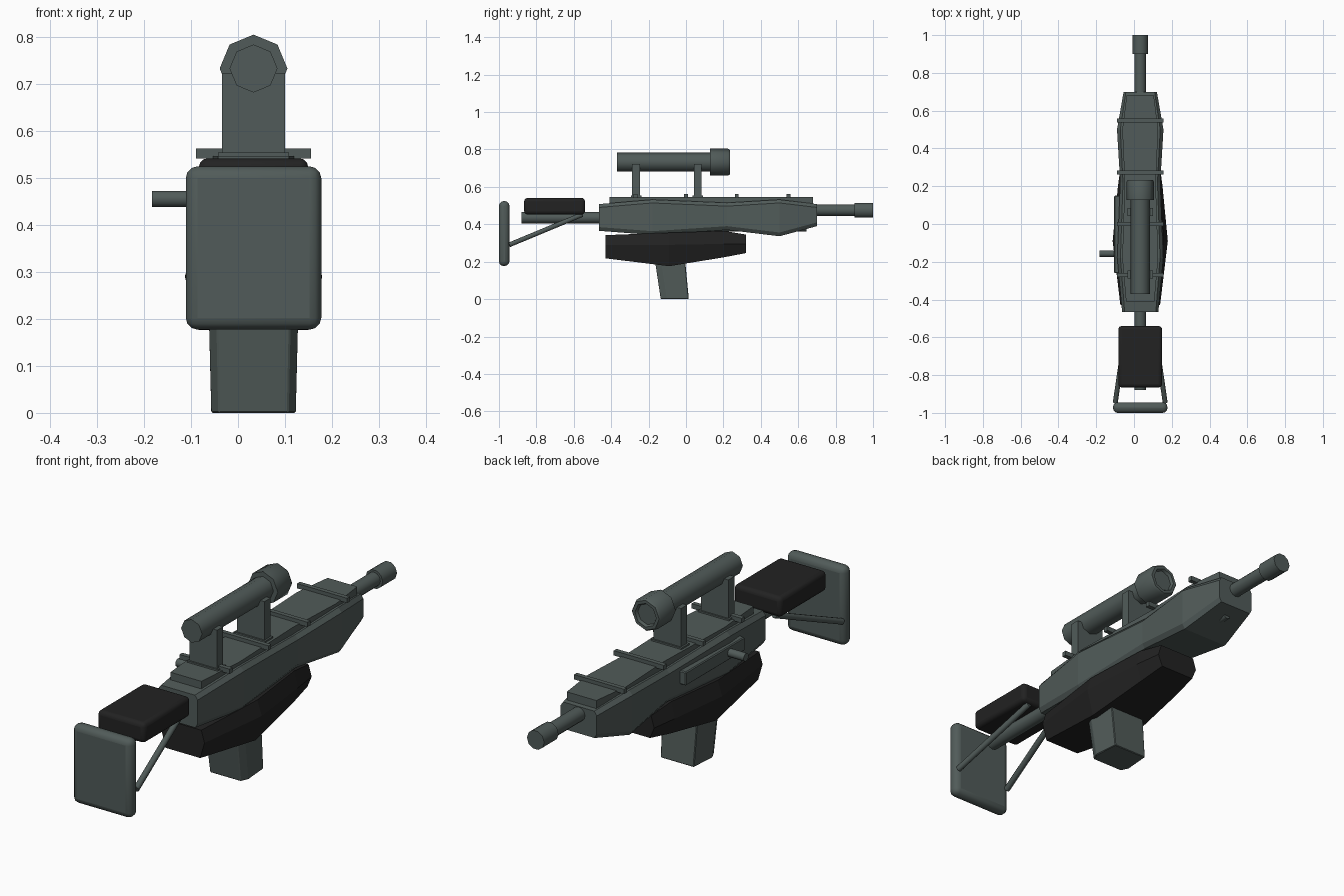
import bpy, bmesh, math
from mathutils import Vector

if "Cube" in bpy.data.objects:
    bpy.data.objects.remove(bpy.data.objects["Cube"])

CX = 0.033  # centre line of the body


def material(name, rgb):
    m = bpy.data.materials.new(name)
    m.diffuse_color = (*rgb, 1)
    m.use_nodes = True
    m.node_tree.nodes["Principled BSDF"].inputs["Base Color"].default_value = m.diffuse_color
    return m


GREY = material("dark green grey", (0.082, 0.105, 0.100))
BLACK = material("soft black", (0.016, 0.016, 0.016))


def finish(bm, name, mat, bevel=0.0, segments=3, smooth=False):
    bmesh.ops.recalc_face_normals(bm, faces=bm.faces)
    me = bpy.data.meshes.new(name)
    bm.to_mesh(me)
    bm.free()
    ob = bpy.data.objects.new(name, me)
    bpy.context.collection.objects.link(ob)
    me.materials.append(mat)
    if bevel:
        mod = ob.modifiers.new("bevel", 'BEVEL')
        mod.width, mod.segments = bevel, segments
    if smooth:
        bpy.ops.object.select_all(action='DESELECT')
        ob.select_set(True)
        bpy.context.view_layer.objects.active = ob
        bpy.ops.object.shade_smooth_by_angle(angle=math.radians(50))
    return ob


def loft(name, rings, mat, **kw):
    """Join equal-sized rings of points and cap both ends."""
    bm = bmesh.new()
    loops = [[bm.verts.new(p) for p in r] for r in rings]
    n = len(loops[0])
    for a, b in zip(loops, loops[1:]):
        for i in range(n):
            j = (i + 1) % n
            bm.faces.new((a[i], a[j], b[j], b[i]))
    bm.faces.new(loops[0])
    bm.faces.new(loops[-1])
    return finish(bm, name, mat, **kw)


def box(name, x, y, z, mat, **kw):
    ring = lambda v: [(x[0], v, z[0]), (x[1], v, z[0]), (x[1], v, z[1]), (x[0], v, z[1])]
    return loft(name, [ring(y[0]), ring(y[1])], mat, **kw)


def tube(name, profile, z, mat, sides=12):
    """Turned part along y: profile is a list of (y, radius)."""
    ring = lambda y, r: [(CX + r * math.cos(i * math.tau / sides), y,
                          z + r * math.sin(i * math.tau / sides)) for i in range(sides)]
    return loft(name, [ring(y, r) for y, r in profile], mat, smooth=True)


def rod(name, a, b, r, mat, sides=10):
    a, b = Vector(a), Vector(b)
    q = (b - a).to_track_quat('Z', 'Y')
    ring = lambda c: [c + q @ Vector((r * math.cos(i * math.tau / sides),
                                      r * math.sin(i * math.tau / sides), 0)) for i in range(sides)]
    return loft(name, [ring(a), ring(b)], mat, smooth=True)


# Main body: faceted shell with two bulges and a waist
body = []
for y, w, lo, hi in [(-0.465, 0.096, 0.365, 0.508), (-0.18, 0.122, 0.343, 0.532),
                     (0.22, 0.106, 0.370, 0.515), (0.5, 0.123, 0.336, 0.532),
                     (0.70, 0.088, 0.390, 0.508)]:
    k = lo + 0.02
    body.append([(CX - w * 0.88, y, lo), (CX + w * 0.88, y, lo), (CX + w, y, k),
                 (CX + w, y, hi - 0.018), (CX + w * 0.86, y, hi),
                 (CX - w * 0.86, y, hi), (CX - w, y, hi - 0.018), (CX - w, y, k)])
loft("body", body, GREY)

# Top plate following the body outline
plate = [[(CX - w, y, 0.50), (CX + w, y, 0.50), (CX + w, y, 0.546), (CX - w, y, 0.546)]
         for y, w in [(-0.41, 0.075), (-0.18, 0.095), (0.22, 0.082), (0.5, 0.095), (0.68, 0.072)]]
loft("top_plate", plate, GREY)

# Cross bars
for i, y in enumerate((-0.27, 0.0, 0.272, 0.548)):
    box(f"cross_bar_{i + 1}", (CX - 0.122, CX + 0.122), (y - 0.01, y + 0.01), (0.541, 0.562), GREY)

# Black lower housing with a ridge along each side
lower = []
for y, w, lo, mid, hi in [(-0.43, 0.105, 0.218, 0.29, 0.342), (-0.09, 0.146, 0.176, 0.29, 0.355),
                          (0.20, 0.118, 0.223, 0.295, 0.365), (0.32, 0.102, 0.246, 0.295, 0.345)]:
    lower.append([(CX - w * 0.8, y, lo), (CX + w * 0.8, y, lo), (CX + w, y, mid),
                  (CX + w * 0.85, y, hi), (CX - w * 0.85, y, hi), (CX - w, y, mid)])
loft("lower_housing", lower, BLACK)

# Block under the lower housing
block = []
for z, y0, y1, s in [(0.0, -0.135, 0.015, 0.09), (0.20, -0.165, -0.004, 0.095)]:
    ym = y0 + 0.035
    block.append([(CX - s * 0.82, y0, z), (CX + s * 0.82, y0, z), (CX + s, ym, z),
                  (CX + s * 0.9, y1, z), (CX - s * 0.9, y1, z), (CX - s, ym, z)])
loft("lower_block", block, GREY, bevel=0.003, segments=1)

# Front tube, end cap and small guide rod
tube("front_tube", [(0.66, 0.031), (0.92, 0.031)], 0.475, GREY)
tube("front_cap", [(0.90, 0.042), (1.0, 0.042)], 0.475, GREY, 10)
tube("guide_rod", [(-0.1, 0.016), (0.645, 0.016)], 0.378, GREY, 8)

# Rear tube, cheek pad and end plate
tube("rear_tube", [(-0.88, 0.031), (-0.44, 0.031)], 0.435, GREY)
box("cheek_pad", (CX - 0.116, CX + 0.116), (-0.865, -0.54), (0.452, 0.541), BLACK,
    bevel=0.018, smooth=True)
box("end_plate", (CX - 0.144, CX + 0.144), (-1.0, -0.944), (0.177, 0.524), GREY,
    bevel=0.025, smooth=True)

# Diagonal struts on both sides
for side, s in (("left", -1), ("right", 1)):
    rod(f"strut_{side}", (CX + s * 0.132, -0.945, 0.290), (CX + s * 0.075, -0.555, 0.452),
        0.013, GREY)

# Side panel and handle
box("side_panel", (-0.105, -0.06), (-0.26, 0.15), (0.425, 0.485), GREY, bevel=0.004, segments=1)
rod("side_handle", (-0.183, -0.157, 0.455), (-0.08, -0.157, 0.455), 0.018, GREY)

# Upper tube with a wider, slightly recessed front end
tube("upper_tube", [(-0.37, 0.051), (0.15, 0.051)], 0.732, GREY, 8)
tube("upper_tube_front", [(0.127, 0.072), (0.225, 0.072), (0.234, 0.066), (0.234, 0.052),
                          (0.222, 0.046)], 0.732, GREY, 8)

# Supports for the upper tube
for name, y in (("rear", -0.267), ("front", 0.063)):
    box(f"support_{name}", (CX - 0.067, CX + 0.067), (y - 0.021, y + 0.021), (0.54, 0.722), GREY)
    box(f"support_foot_{name}", (CX - 0.075, CX + 0.075), (y - 0.028, y + 0.028), (0.54, 0.553), GREY)
